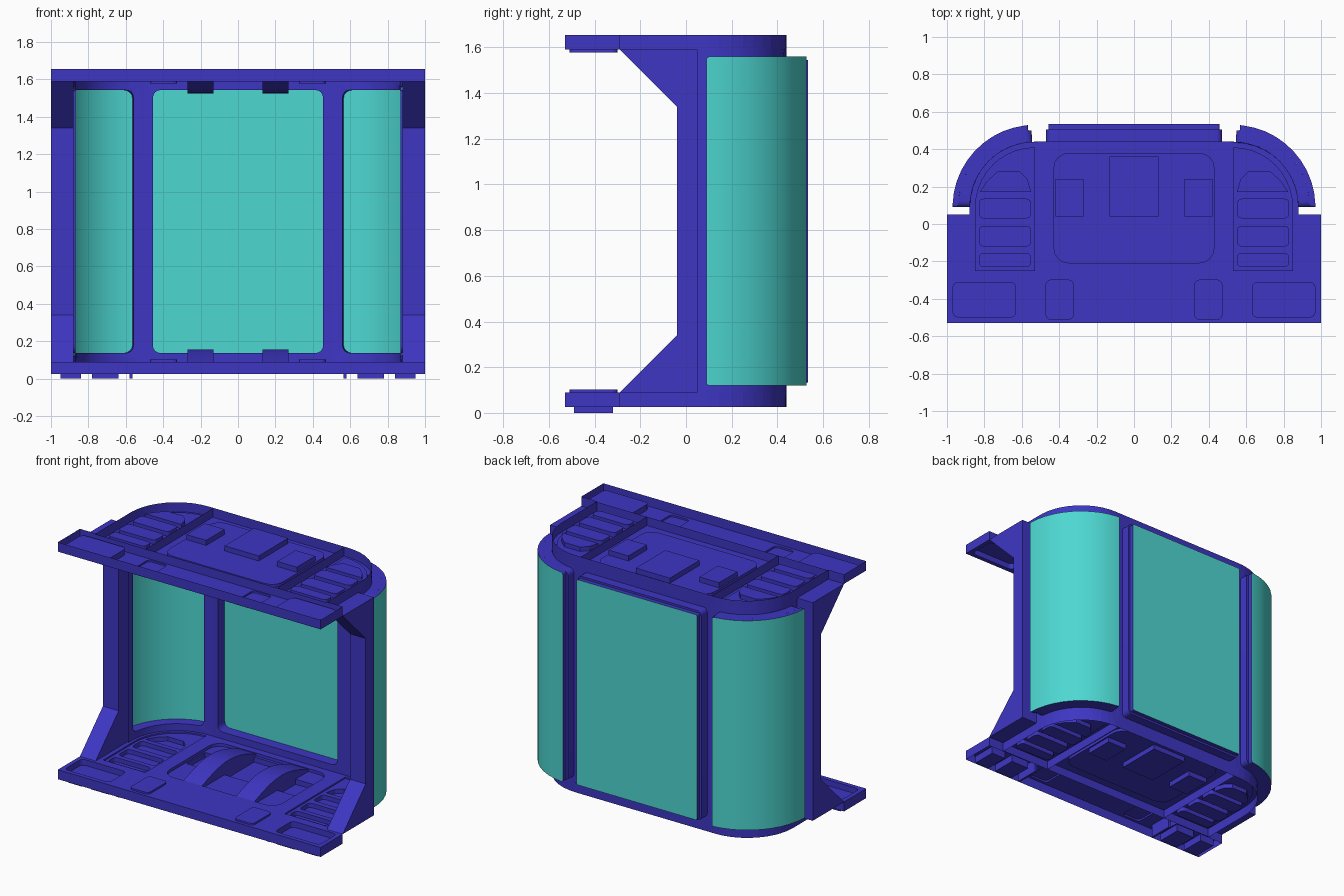
import bpy, bmesh
from math import pi, sin, cos

if "Cube" in bpy.data.objects:
    bpy.data.objects.remove(bpy.data.objects["Cube"])

ZM = 1.68                      # bottom z + top z, for mirroring the lower half upward
CX, CY, R = 0.53, 0.09, 0.35   # centre and radius of the rounded back corners


def material(name, rgb):
    m = bpy.data.materials.new(name)
    m.diffuse_color = (*rgb, 1)
    m.use_nodes = True
    m.node_tree.nodes["Principled BSDF"].inputs["Base Color"].default_value = m.diffuse_color
    return m


BLUE = material("frame_blue", (0.048, 0.037, 0.55))
TEAL = material("panel_teal", (0.075, 0.68, 0.64))


def finish(name, bm, mats=(BLUE,), smooth=False):
    bmesh.ops.remove_doubles(bm, verts=bm.verts, dist=1e-5)
    bmesh.ops.recalc_face_normals(bm, faces=bm.faces)
    me = bpy.data.meshes.new(name)
    bm.to_mesh(me)
    bm.free()
    ob = bpy.data.objects.new(name, me)
    bpy.context.collection.objects.link(ob)
    for m in mats:
        me.materials.append(m)
    if smooth:
        bpy.ops.object.select_all(action='DESELECT')
        ob.select_set(True)
        bpy.context.view_layer.objects.active = ob
        bpy.ops.object.shade_smooth_by_angle(angle=0.5)
    return ob


def round_rect(u0, u1, v0, v1, r, n=1, c=4):
    """Rounded rectangle; point i lies opposite point -1-i."""
    low = [(u0 + r - r * cos(pi / 2 * i / c), v0 + r - r * sin(pi / 2 * i / c)) for i in range(c + 1)]
    low += [(u0 + r + (u1 - u0 - 2 * r) * i / n, v0) for i in range(1, n)]
    low += [(u1 - r + r * sin(pi / 2 * i / c), v0 + r - r * cos(pi / 2 * i / c)) for i in range(c + 1)]
    return low + [(u, v0 + v1 - v) for u, v in reversed(low)]


def mirror(loop):
    return [(-x, y) for x, y in loop]


def on_back(u, off):
    """Point on the back wall line at length u from the middle."""
    s, a = (1 if u >= 0 else -1), abs(u)
    if a <= CX:
        return u, CY + R + off
    t = (a - CX) / R
    if t <= pi / 2:
        return s * (CX + (R + off) * sin(t)), CY + (R + off) * cos(t)
    return s * (CX + R + off), CY - (t - pi / 2) * R


def skin(bm, rings):
    """Quads between successive rings; returns the vertex rings."""
    vr = [[bm.verts.new(p) for p in ring] for ring in rings]
    for a, b in zip(vr, vr[1:]):
        for i in range(len(a)):
            j = (i + 1) % len(a)
            bm.faces.new((a[i], a[j], b[j], b[i]))
    return vr


def fill(bm, loops, z):
    """Flat sheet: first loop is the outline, the rest are holes."""
    edges = []
    for lp in loops:
        vs = [bm.verts.new((x, y, z)) for x, y in lp]
        edges += [bm.edges.new((vs[i - 1], vs[i])) for i in range(len(vs))]
    bmesh.ops.triangle_fill(bm, edges=edges, use_beauty=True, normal=(0, 0, 1))


def tray(bm, loop, z0, z1, holes=()):
    skin(bm, [[(x, y, z) for x, y in loop] for z in (z0, z1)])
    fill(bm, [loop, *holes], z1)


def prism(bm, profile, x0, x1):
    a, b = skin(bm, [[(x, y, z) for y, z in profile] for x in (x0, x1)])
    bm.faces.new(a)
    bm.faces.new(b)


def corner(r, n=10):
    return [(CX + r * cos(pi / 2 * i / n), CY + r * sin(pi / 2 * i / n)) for i in range(n + 1)]


def flip(bm):
    for v in bm.verts:
        v.co.z = ZM - v.co.z


# Upper and lower plates: sheet, edge wall, ribs and recesses
def plate(name, top):
    bm = bmesh.new()
    half = [(1, -0.53), (1, -0.29), (0.88, -0.29)] + corner(R)
    outline = half + mirror(half)[::-1]
    skin(bm, [[(x, y, z) for x, y in outline] for z in (0.025, 0.09)])
    ribs = [((-0.88, -0.29), (0.88, -0.29))] + [((s * 0.5, -0.29), (s * 0.5, 0.44)) for s in (-1, 1)]
    for a, b in ribs:
        bm.faces.new([bm.verts.new(p) for p in ((*a, 0.03), (*b, 0.03), (*b, 0.09), (*a, 0.09))])
    holes = []
    # slotted side wings, end recesses and raised pads
    wing = [(CX, -0.25), (0.85, -0.25)] + corner(0.32)
    slots = [round_rect(0.55, 0.83, y0, y1, 0.025) for y0, y1 in ((-0.23, -0.155), (-0.12, -0.01), (0.03, 0.135))]
    slots.append([(0.55, 0.17), (0.825, 0.17), (0.785, 0.23), (0.73, 0.28), (0.61, 0.28), (0.57, 0.24)])
    recess = round_rect(0.63, 0.97, -0.5, -0.31, 0.03)
    pad = round_rect(0.325, 0.47, -0.51, -0.3, 0.025)
    for m in (list, mirror):
        tray(bm, m(wing), 0.09, 0.08, [m(s) for s in slots])
        for s in slots:
            tray(bm, m(s), 0.08, 0.05)
        tray(bm, m(recess), 0.09, 0.05)
        tray(bm, m(pad), 0.09, 0.102)
        holes += [m(wing), m(recess), m(pad)]
    # central pocket with three deeper wells
    pocket = round_rect(-0.43, 0.43, -0.21, 0.38, 0.08)
    wells = [round_rect(x0, x1, 0.04, y1, 0) [::1] for x0, x1, y1 in
             ((-0.42, -0.27, 0.24), (-0.13, 0.13, 0.36), (0.27, 0.42, 0.24))]
    wells = [list(dict.fromkeys((round(x, 4), round(y, 4)) for x, y in w)) for w in wells]
    tray(bm, pocket, 0.09, 0.07, wells)
    for w in wells:
        tray(bm, w, 0.07, 0.035)
    prism(bm, [(0.04, 0.036), (0.04, 0.065), (0.09, 0.036)], -0.1, 0.1)
    fill(bm, [outline, pocket, *holes], 0.09)
    if top:
        flip(bm)
    finish(name, bm)


# Arched bars across the central pocket
def arches(name, top):
    bm = bmesh.new()
    arc = [(-0.21 + 0.59 * i / 10, 0.085 + 0.07 * sin(pi * i / 10)) for i in range(11)]
    for x0, x1 in ((-0.27, -0.13), (0.13, 0.27)):
        prism(bm, [(-0.21, 0.07)] + arc + [(0.38, 0.07)], x0, x1)
    if top:
        flip(bm)
    finish(name, bm, smooth=True)


for pre, top in (("lower", False), ("upper", True)):
    plate(pre + "_plate", top)
    arches(pre + "_arched_bars", top)

# Side posts with gussets
post = [(0.05, 0.09), (-0.29, 0.09), (-0.04, 0.34), (-0.04, 1.34), (-0.29, 1.59), (0.05, 1.59)]
for side, x0, x1 in (("left", -1, -0.88), ("right", 0.88, 1)):
    bm = bmesh.new()
    prism(bm, post, x0, x1)
    finish(side + "_post", bm)

# Feet under the lower plate
bm = bmesh.new()
for s in (-1, 1):
    for x0, x1, zt in ((0.565, 0.58, 0.09), (0.64, 0.78, 0.05), (0.84, 0.95, 0.05)):
        prism(bm, [(-0.49, 0), (-0.32, 0), (-0.32, zt), (-0.49, zt)], s * x0, s * x1)
finish("feet", bm)


# Back wall: one framed opening and one panel per cell
def ring(u0, u1, z0, z1, r, off):
    return [(*on_back(u, off), z) for u, z in round_rect(u0, u1, z0, z1, r, 10)]


def window(side, cell, opening, rim, panel, depth, face):
    (c0, c1), (o0, o1), (r0, r1) = cell, opening, rim
    bm = bmesh.new()
    skin(bm, [ring(c0, c1, 0.09, 1.59, 0, -0.01), ring(o0, o1, 0.137, 1.543, 0.04, -0.01),
              ring(o0, o1, 0.137, 1.543, 0.04, depth), ring(r0, r1, 0.12, 1.56, 0.03, depth),
              ring(r0, r1, 0.12, 1.56, 0.03, 0), ring(c0, c1, 0.025, 1.655, 0, 0)])
    bmesh.ops.dissolve_degenerate(bm, edges=bm.edges, dist=1e-5)
    finish(side + "_window_frame", bm, smooth=True)
    bm = bmesh.new()
    p0, p1, z0 = panel
    for vs in skin(bm, [ring(p0, p1, z0, ZM - z0, 0.012, o) for o in (depth, face)]):
        n = len(vs)
        for i in range(n // 2 - 1):
            bm.faces.new((vs[i], vs[i + 1], vs[n - 2 - i], vs[n - 1 - i])).material_index = 1
    finish(side + "_panel", bm, (BLUE, TEAL), smooth=True)


window("centre", (-0.5, 0.5), (-0.455, 0.455), (-0.47, 0.47), (-0.458, 0.458, 0.134), 0.065, 0.095)
window("right", (0.5, 1.12), (0.56, 1.07), (0.545, 1.08), (0.56, 1.08, 0.12), 0.06, 0.09)
window("left", (-1.12, -0.5), (-1.07, -0.56), (-1.08, -0.545), (-1.08, -0.56, 0.12), 0.06, 0.09)
